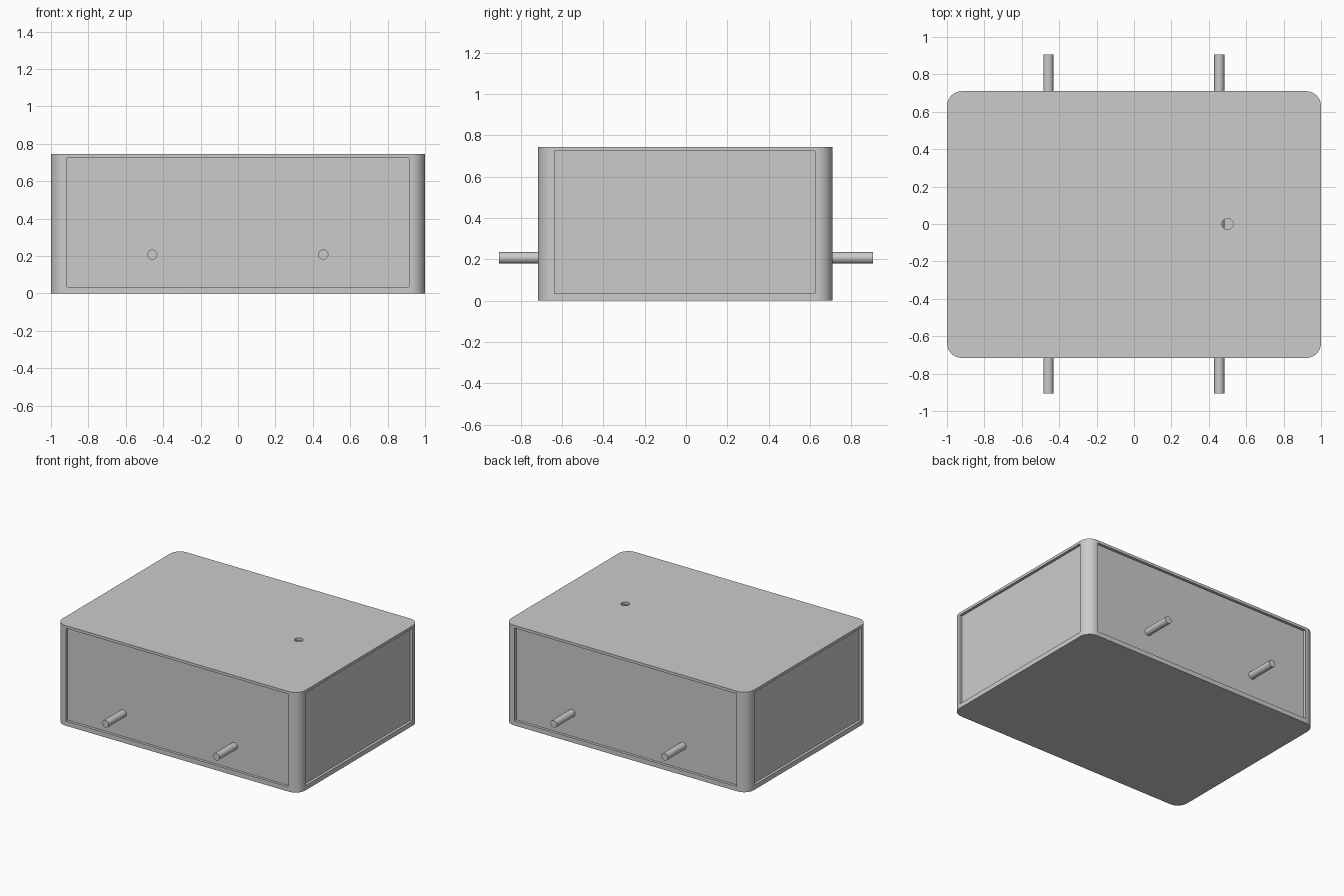
import bpy, bmesh, math
from mathutils import Vector

old = bpy.data.objects.get("Cube")
if old:
    bpy.data.objects.remove(old, do_unlink=True)

# Overall sizes
HALF_X = 1.0
Y0, Y1 = -0.716, 0.71
HEIGHT = 0.745
RADIUS = 0.08
WALL = 0.05
RECESS = 0.02
PANEL_Z = (0.035, 0.725)

grey = bpy.data.materials.new("plain_grey")
grey.use_nodes = True
colour = (0.6, 0.6, 0.6, 1)
grey.diffuse_color = colour
grey.node_tree.nodes["Principled BSDF"].inputs["Base Color"].default_value = colour


def finish(name, bm):
    bmesh.ops.recalc_face_normals(bm, faces=bm.faces)
    mesh = bpy.data.meshes.new(name)
    bm.to_mesh(mesh)
    bm.free()
    mesh.materials.append(grey)
    obj = bpy.data.objects.new(name, mesh)
    bpy.context.collection.objects.link(obj)
    return obj


def box(name, low, high, radius=0):
    low, high = Vector(low), Vector(high)
    bm = bmesh.new()
    bmesh.ops.create_cube(bm, size=1)
    bmesh.ops.scale(bm, vec=high - low, verts=bm.verts)
    bmesh.ops.translate(bm, vec=(low + high) / 2, verts=bm.verts)
    if radius:
        upright = [e for e in bm.edges
                   if abs(e.verts[0].co.z - e.verts[1].co.z) > 0.1]
        bmesh.ops.bevel(bm, geom=upright, offset=radius, segments=12,
                        profile=0.5, affect='EDGES')
    return finish(name, bm)


def cylinder(name, radius, length, location, tilt=0):
    bm = bmesh.new()
    bmesh.ops.create_cone(bm, cap_ends=True, segments=32, radius1=radius,
                          radius2=radius, depth=length)
    obj = finish(name, bm)
    obj.location = location
    obj.rotation_euler.x = tilt
    return obj


def smooth(obj):
    bpy.ops.object.select_all(action='DESELECT')
    obj.select_set(True)
    bpy.context.view_layer.objects.active = obj
    bpy.ops.object.shade_smooth_by_angle(angle=math.radians(30))


def cut(target, cutter):
    cutter.hide_render = True
    mod = target.modifiers.new("cut", 'BOOLEAN')
    mod.operation = 'DIFFERENCE'
    mod.solver = 'EXACT'
    mod.object = cutter
    bpy.context.view_layer.objects.active = target
    bpy.ops.object.modifier_apply(modifier=mod.name)
    bpy.data.objects.remove(cutter, do_unlink=True)


# Case with rounded upright corners
case = box("case", (-HALF_X, Y0, 0), (HALF_X, Y1, HEIGHT), RADIUS)

# Hollow inside
cut(case, box("cavity", (WALL - HALF_X, Y0 + WALL, PANEL_Z[0]),
              (HALF_X - WALL, Y1 - WALL, PANEL_Z[1])))

# Recessed panels on all four sides
low, high = PANEL_Z
for y in (Y0, Y1):
    cut(case, box("long_recess", (-0.915, y - RECESS, low),
                  (0.915, y + RECESS, high)))
for x in (-HALF_X, HALF_X):
    cut(case, box("end_recess", (x - RECESS, -0.636, low),
                  (x + RECESS, 0.624, high)))

# Small round hole in the top
cut(case, cylinder("top_hole", 0.03, 0.2, (0.5, 0, HEIGHT)))
smooth(case)

# Two axles running through the case
for name, x in (("right_axle", -0.458), ("left_axle", 0.456)):
    smooth(cylinder(name, 0.027, 1.81, (x, 0, 0.208), math.pi / 2))
